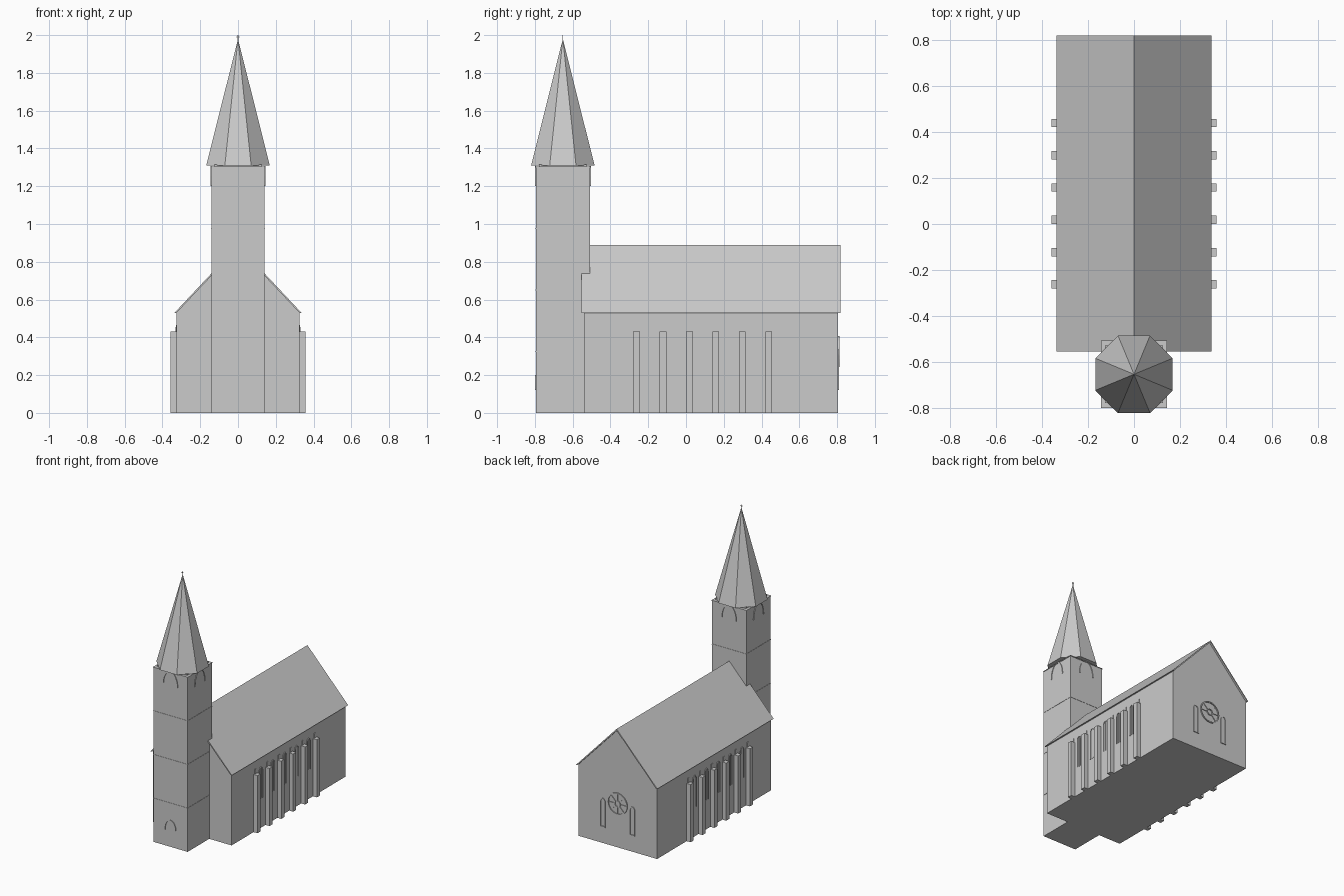
import bpy, bmesh, math
from mathutils import Matrix, Vector

if "Cube" in bpy.data.objects:
    bpy.data.objects.remove(bpy.data.objects["Cube"])

stone = bpy.data.materials.new("grey stone")
stone.diffuse_color = (0.6, 0.6, 0.6, 1)
stone.use_nodes = True
stone.node_tree.nodes["Principled BSDF"].inputs["Base Color"].default_value = stone.diffuse_color


def finish(name, bm, matrix=Matrix()):
    bmesh.ops.recalc_face_normals(bm, faces=bm.faces)
    bm.transform(matrix)
    me = bpy.data.meshes.new(name)
    bm.to_mesh(me)
    bm.free()
    me.materials.append(stone)
    ob = bpy.data.objects.new(name, me)
    bpy.context.collection.objects.link(ob)
    return ob


def box(name, x0, x1, y0, y1, z0, z1):
    bm = bmesh.new()
    bmesh.ops.create_cube(bm, size=1)
    m = Matrix.Translation(((x0 + x1) / 2, (y0 + y1) / 2, (z0 + z1) / 2))
    return finish(name, bm, m @ Matrix.Diagonal((x1 - x0, y1 - y0, z1 - z0, 1)))


def prism(name, pts, y0, y1, matrix=Matrix()):
    """Extrude an x-z outline along y."""
    bm = bmesh.new()
    f = bm.faces.new([bm.verts.new((x, y0, z)) for x, z in pts])
    new = bmesh.ops.extrude_face_region(bm, geom=[f])["geom"]
    bmesh.ops.translate(bm, vec=(0, y1 - y0, 0),
                        verts=[v for v in new if isinstance(v, bmesh.types.BMVert)])
    return finish(name, bm, matrix)


def facing(loc, degrees=0):
    """Wall frame: parts made facing -y are turned and moved to a wall."""
    return Matrix.Translation(loc) @ Matrix.Rotation(math.radians(degrees), 4, 'Z')


def arch(half, bottom, spring, top, n=6):
    """Pointed arch outline, left foot to right foot."""
    left = [(-half * math.cos(i / n * math.pi / 2) ** 0.9 if i < n else 0,
             spring + (top - spring) * math.sin(i / n * math.pi / 2) ** 1.15)
            for i in range(n + 1)]
    if bottom < spring:
        left.insert(0, (-half, bottom))
    return left + [(-x, z) for x, z in reversed(left[:-1])]


def arch_frame(name, half, bottom, spring, top, matrix, t=0.006, depth=0.005):
    outer = arch(half, bottom, spring, top)
    inner = arch(half - t, bottom, spring, top - t)
    return prism(name, outer + inner[::-1], -depth, 0.002, matrix)


# nave walls with gables
prism("nave", [(-0.325, 0), (0.325, 0), (0.325, 0.535), (0, 0.878), (-0.325, 0.535)],
      -0.54, 0.805)

# thin gabled roof with a slight overhang
prism("nave_roof", [(-0.336, 0.53), (0, 0.888), (0.336, 0.53),
                    (0.325, 0.53), (0, 0.875), (-0.325, 0.53)], -0.553, 0.818)

# tower in four storeys with fine joint courses
TY = -0.652
for i in range(4):
    box(f"tower_storey_{i + 1}", -0.141, 0.141, TY - 0.143, TY + 0.143,
        i * 0.3255, (i + 1) * 0.3255)
    if 0 < i:
        z = i * 0.3255
        box(f"tower_joint_{i}", -0.143, 0.143, TY - 0.145, TY + 0.145, z - 0.002, z + 0.002)
box("tower_top_plate", -0.144, 0.144, TY - 0.146, TY + 0.146, 1.300, 1.304)
box("spire_seat", -0.125, 0.125, TY - 0.125, TY + 0.125, 1.30, 1.314)

# belfry arches on the four tower sides
for i in range(4):
    d = 0.143 if i % 2 == 0 else 0.141
    out = Matrix.Rotation(math.radians(90 * i), 3, 'Z') @ Vector((0, -d, 0))
    arch_frame(f"belfry_arch_{i + 1}", 0.061, 1.20, 1.21, 1.308,
               facing((out.x, TY + out.y, 0), 90 * i), t=0.005)

# eight-sided spire
bm = bmesh.new()
bmesh.ops.create_cone(bm, cap_ends=True, segments=8, radius1=0.168 / math.cos(math.pi / 8),
                      radius2=0, depth=0.67)
bmesh.ops.rotate(bm, verts=bm.verts, matrix=Matrix.Rotation(math.pi / 8, 3, 'Z'))
ang = min(abs(abs(v.co.x) - 0.168) for v in bm.verts)
if ang > 0.005:
    bmesh.ops.rotate(bm, verts=bm.verts, matrix=Matrix.Rotation(math.pi / 8, 3, 'Z'))
finish("spire", bm, Matrix.Translation((0, TY, 1.31 + 0.335)))

# cross on the spire
box("cross_post", -0.002, 0.002, TY - 0.002, TY + 0.002, 1.965, 2.0)
box("cross_arm", -0.007, 0.007, TY - 0.002, TY + 0.002, 1.988, 1.992)

# door arch
arch_frame("door_arch", 0.047, 0.12, 0.13, 0.20, facing((0, TY - 0.143, 0)), t=0.005)

# buttresses and lancet windows along both sides
for side, s, deg in (("right", 1, 90), ("left", -1, -90)):
    for i in range(6):
        y = -0.262 + 0.14 * i
        x0, x1 = sorted((s * 0.32, s * 0.357))
        box(f"{side}_buttress_{i + 1}", x0, x1, y - 0.018, y + 0.018, 0, 0.43)
        x0, x1 = sorted((s * 0.32, s * 0.329))
        box(f"{side}_buttress_cap_{i + 1}", x0, x1, y - 0.009, y + 0.009, 0.43, 0.465)
    for i in range(5):
        y = -0.195 + 0.14 * i
        m = facing((s * 0.325, y, 0), deg)
        arch_frame(f"{side}_window_frame_{i + 1}", 0.02, 0.22, 0.43, 0.456, m, t=0.004)
        prism(f"{side}_window_mullion_{i + 1}",
              [(-0.0015, 0.22), (0.0015, 0.22), (0.0015, 0.45), (-0.0015, 0.45)],
              -0.003, 0.002, m)

# back wall lancets
for side, x in (("left", -0.122), ("right", 0.122)):
    m = facing((x, 0.805, 0), 180)
    arch_frame(f"back_{side}_window_frame", 0.022, 0.125, 0.305, 0.335, m)
    prism(f"back_{side}_window_sill", [(-0.022, 0.12), (0.022, 0.12), (0.022, 0.127),
                                       (-0.022, 0.127)], -0.006, 0.002, m)

# rose window: rim, hub and spokes
rose = facing((0, 0.805, 0.325), 180)
for name, r, w in (("rose_rim", 0.082, 0.008), ("rose_hub", 0.025, 0.006)):
    bm = bmesh.new()
    n = 24
    ring = [[bm.verts.new((q * math.cos(2 * math.pi * i / n), d, q * math.sin(2 * math.pi * i / n)))
             for q, d in ((r, 0.002), (r, -0.007), (r - w, -0.007), (r - w, 0.002))]
            for i in range(n)]
    for i in range(n):
        a, b = ring[i], ring[(i + 1) % n]
        for k in range(4):
            bm.faces.new((a[k], a[(k + 1) % 4], b[(k + 1) % 4], b[k]))
    finish(name, bm, rose)
for i in range(8):
    prism(f"rose_spoke_{i + 1}", [(0.022, -0.002), (0.077, -0.002), (0.077, 0.002), (0.022, 0.002)],
          -0.005, 0.002, rose @ Matrix.Rotation(i * math.pi / 4, 4, 'Y'))
